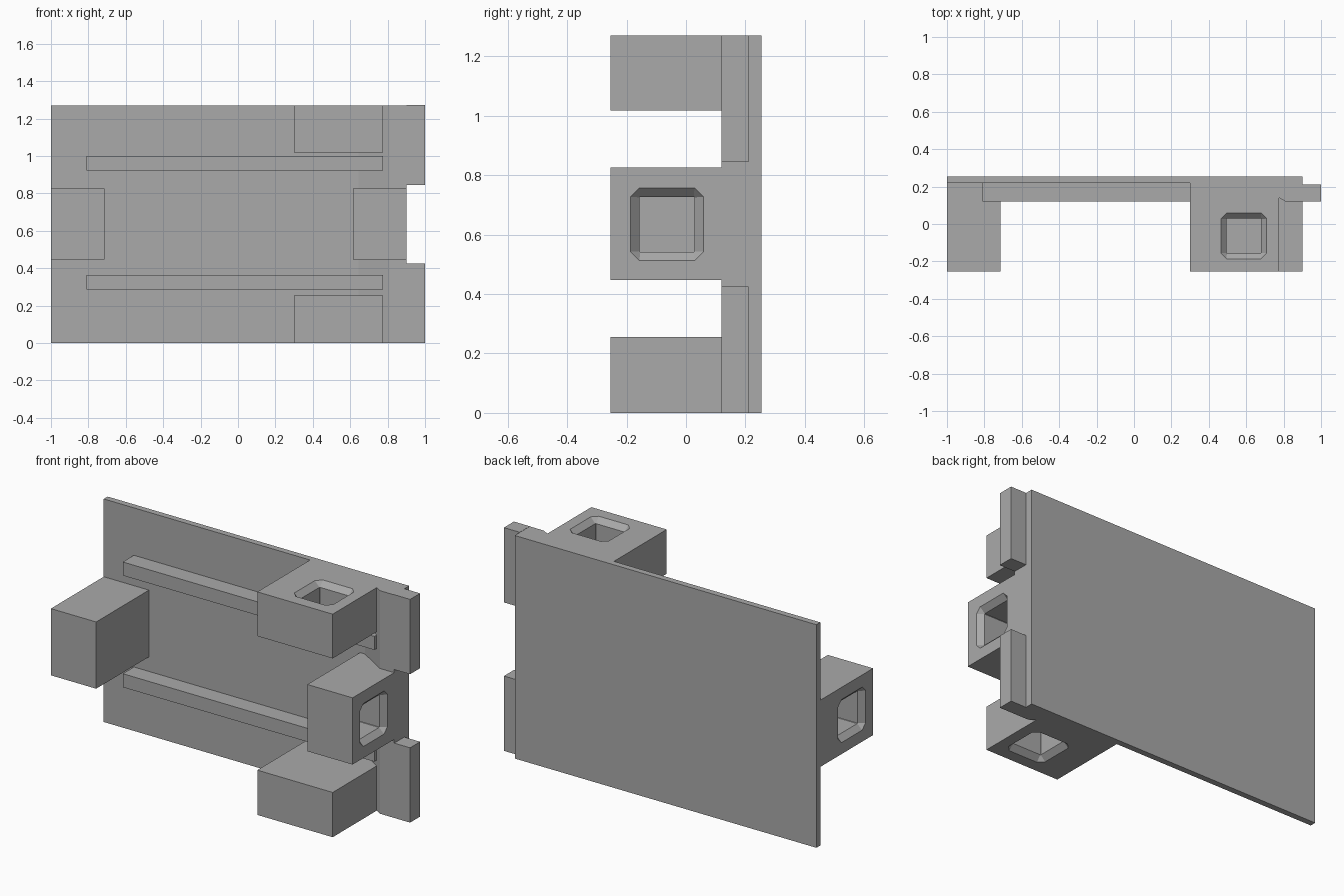
import bpy, bmesh
from mathutils import Vector

cube = bpy.data.objects.get("Cube")
if cube:
    bpy.data.objects.remove(cube, do_unlink=True)

# single plain material
grey = bpy.data.materials.new("plain grey")
grey.use_nodes = True
colour = (0.4, 0.4, 0.4, 1)
grey.diffuse_color = colour
grey.node_tree.nodes["Principled BSDF"].inputs["Base Color"].default_value = colour

HEIGHT = 1.27
MID = HEIGHT / 2
FRONT, SHEET, BACK = -0.255, 0.22, 0.255


def finish(name, bm):
    bmesh.ops.recalc_face_normals(bm, faces=bm.faces)
    mesh = bpy.data.meshes.new(name)
    bm.to_mesh(mesh)
    bm.free()
    mesh.materials.append(grey)
    obj = bpy.data.objects.new(name, mesh)
    bpy.context.collection.objects.link(obj)
    return obj


def prism(name, outline, z0, z1):
    """Extrude an xy outline upward from z0 to z1."""
    bm = bmesh.new()
    face = bm.faces.new([bm.verts.new((x, y, z0)) for x, y in outline])
    top = bmesh.ops.extrude_face_region(bm, geom=[face])["geom"]
    bmesh.ops.translate(bm, vec=(0, 0, z1 - z0),
                        verts=[v for v in top if isinstance(v, bmesh.types.BMVert)])
    return finish(name, bm)


def box(name, x0, x1, y0, y1, z0, z1):
    return prism(name, [(x0, y0), (x1, y0), (x1, y1), (x0, y1)], z0, z1)


def octagon(h, c):
    k = h - c
    return [(h, -k), (h, k), (k, h), (-k, h), (-h, k), (-h, -k), (-k, -h), (k, -h)]


def cut_socket(obj, centre, direction):
    """Sink a square blind hole with a bevelled rim into one face."""
    rot = Vector(direction).to_track_quat('Z', 'Y')
    rings = [(0.1225, 0.03, 0.02), (0.1225, 0.03, 0),
             (0.0925, 0.002, -0.03), (0.0925, 0.002, -0.2)]
    bm = bmesh.new()
    loops = [[bm.verts.new(Vector(centre) + rot @ Vector((x, y, z)))
              for x, y in octagon(h, c)] for h, c, z in rings]
    for a, b in zip(loops, loops[1:]):
        for i in range(8):
            j = (i + 1) % 8
            bm.faces.new((a[i], a[j], b[j], b[i]))
    bm.faces.new(loops[0])
    bm.faces.new(loops[-1])
    cutter = finish("socket_cutter", bm)
    cutter.hide_render = True
    mod = obj.modifiers.new("socket", 'BOOLEAN')
    mod.operation, mod.solver, mod.object = 'DIFFERENCE', 'EXACT', cutter
    bpy.context.view_layer.objects.active = obj
    bpy.ops.object.modifier_apply(modifier=mod.name)
    bpy.data.objects.remove(cutter, do_unlink=True)


# back sheet and the thickened edge rail with its sloped side
box("back_panel", -1, 0.9, SHEET, BACK, 0, HEIGHT)
prism("edge_rail", [(0.645, SHEET), (0.81, 0.12), (0.9, 0.12), (0.9, SHEET)], 0, HEIGHT)

# paired ribs and edge tabs
for side, rib_z, tab_z in (("lower", 0.287, 0), ("upper", 0.923, 0.845)):
    box(side + "_rib", -0.81, 0.775, 0.12, SHEET, rib_z, rib_z + 0.077)
    box(side + "_edge_tab", 0.9, 1, 0.12, 0.21, tab_z, tab_z + 0.426)

# connector blocks, each with a socket in its outward face
HOLE_Y = -0.064
upper = box("upper_block", 0.3, 0.775, FRONT, SHEET, 1.018, HEIGHT)
cut_socket(upper, (0.587, HOLE_Y, HEIGHT), (0, 0, 1))
lower = box("lower_block", 0.3, 0.775, FRONT, SHEET, 0, 0.255)
cut_socket(lower, (0.587, HOLE_Y, 0), (0, 0, -1))
left = box("left_block", 0.615, 0.9, FRONT, SHEET, 0.447, 0.827)
cut_socket(left, (0.9, HOLE_Y, MID), (1, 0, 0))
right = box("right_block", -1, -0.715, FRONT, SHEET, 0.447, 0.827)
cut_socket(right, (-1, HOLE_Y, MID), (-1, 0, 0))
